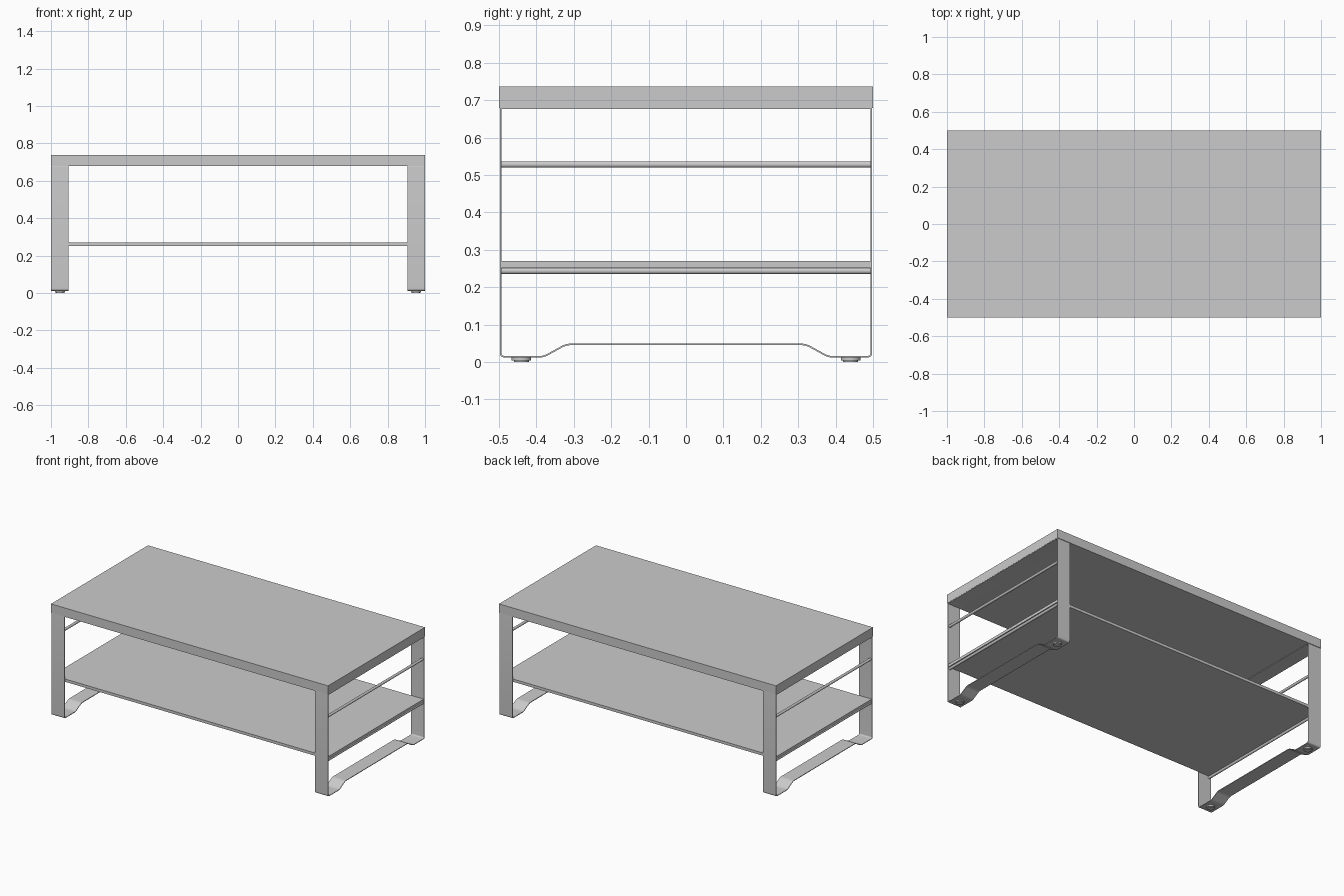
import bpy, bmesh, math
from mathutils import Vector

if "Cube" in bpy.data.objects:
    bpy.data.objects.remove(bpy.data.objects["Cube"])

grey = bpy.data.materials.new("light grey")
grey.diffuse_color = (0.6, 0.6, 0.6, 1)
grey.use_nodes = True
grey.node_tree.nodes["Principled BSDF"].inputs["Base Color"].default_value = grey.diffuse_color


def finish(name, bm):
    bmesh.ops.recalc_face_normals(bm, faces=bm.faces)
    me = bpy.data.meshes.new(name)
    bm.to_mesh(me)
    bm.free()
    me.materials.append(grey)
    ob = bpy.data.objects.new(name, me)
    bpy.context.collection.objects.link(ob)
    bpy.context.view_layer.objects.active = ob
    ob.select_set(True)
    bpy.ops.object.shade_smooth_by_angle(angle=math.radians(35))
    ob.select_set(False)
    return ob


def box(name, lo, hi):
    bm = bmesh.new()
    bmesh.ops.create_cube(bm, size=1)
    for v in bm.verts:
        v.co = [l + (c + 0.5) * (h - l) for c, l, h in zip(v.co, lo, hi)]
    return finish(name, bm)


def rod(name, a, b, r, sides=24):
    a, b = Vector(a), Vector(b)
    bm = bmesh.new()
    bmesh.ops.create_cone(bm, cap_ends=True, segments=sides, radius1=r, radius2=r, depth=(b - a).length)
    q = (b - a).to_track_quat('Z', 'Y')
    for v in bm.verts:
        v.co = q @ v.co + (a + b) / 2
    return finish(name, bm)


def rounded(pts, radii, n=6):
    """Round the corners of a closed 2D outline."""
    out = []
    for i, p in enumerate(pts):
        p, a, b = Vector(p), Vector(pts[i - 1]), Vector(pts[(i + 1) % len(pts)])
        u, w = (a - p).normalized(), (b - p).normalized()
        s, e = p + u * radii[i], p + w * radii[i]
        for k in range(n + 1):
            t = k / n
            out.append(s * (1 - t) ** 2 + p * 2 * t * (1 - t) + e * t * t)
    return out


def inset(path, d):
    """Offset a counter-clockwise closed outline inwards."""
    out = []
    for i, p in enumerate(path):
        u = (p - path[i - 1]).normalized()
        w = (path[(i + 1) % len(path)] - p).normalized()
        nu, nw = Vector((-u.y, u.x)), Vector((-w.y, w.x))
        out.append(p + (nu + nw) * (d / (1 + nu.dot(nw))))
    return out


# Bent flat-bar frame, outline in (y, z)
right = [(0.32, 0.045), (0.38, 0.012), (0.4975, 0.012), (0.4975, 0.68)]
outline = right + [(-y, z) for y, z in reversed(right)]
rad = [0.012, 0.012, 0.013, 0.004]
outer = rounded(outline, rad + rad[::-1])
inner = inset(outer, 0.0042)


def frame(name, x0, x1):
    bm = bmesh.new()
    rings = [[bm.verts.new((x, p.x, p.y)) for p in path]
             for x, path in ((x0, outer), (x1, outer), (x1, inner), (x0, inner))]
    n = len(outer)
    for r in range(4):
        a, b = rings[r], rings[(r + 1) % 4]
        for i in range(n):
            j = (i + 1) % n
            bm.faces.new((a[i], a[j], b[j], b[i]))
    return finish(name, bm)


# Table top and lower shelf
box("table_top", (-1, -0.5, 0.679), (1, 0.5, 0.737))
box("lower_shelf", (-0.995, -0.493, 0.252), (0.995, 0.493, 0.27))

for side, s in (("left", -1), ("right", 1)):
    frame(side + "_frame", *sorted((s * 0.905, s * 0.999)))
    # Cross rods: shelf support and guard rail
    for part, z in (("shelf_support", 0.2435), ("guard_rail", 0.528)):
        rod(f"{side}_{part}", (s * 0.985, -0.494, z), (s * 0.985, 0.494, z), 0.0085)
    # Two-tier feet
    for end, y in (("front", -0.44), ("back", 0.44)):
        rod(f"{side}_{end}_foot", (s * 0.952, y, 0.004), (s * 0.952, y, 0.0125), 0.026, 32)
        rod(f"{side}_{end}_foot_pad", (s * 0.952, y, 0), (s * 0.952, y, 0.005), 0.02, 32)
